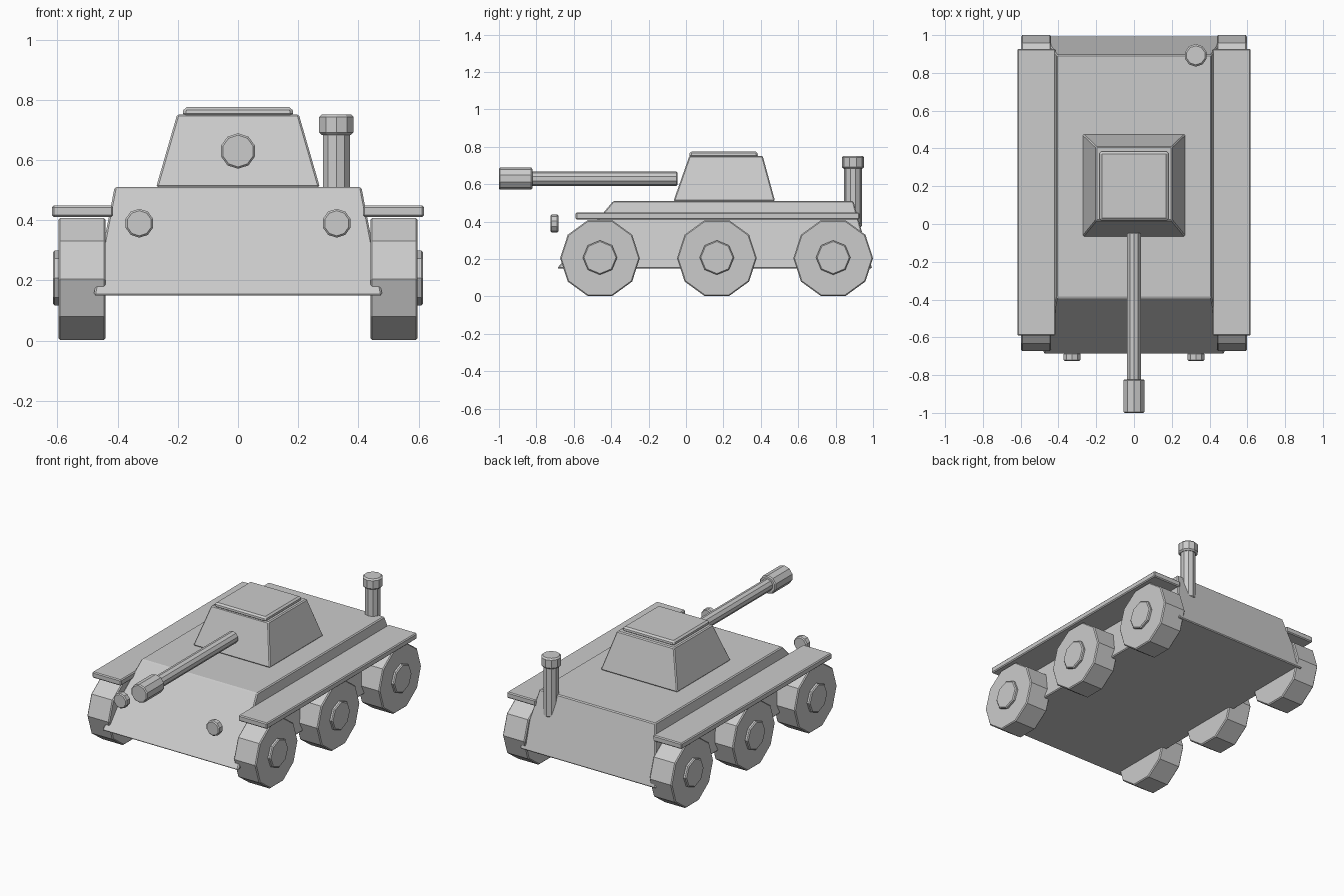
import bpy, bmesh
from math import radians
from mathutils import Matrix, Vector

if "Cube" in bpy.data.objects:
    bpy.data.objects.remove(bpy.data.objects["Cube"])


def finish(bm, name, bevel):
    bmesh.ops.recalc_face_normals(bm, faces=bm.faces)
    me = bpy.data.meshes.new(name)
    bm.to_mesh(me)
    bm.free()
    ob = bpy.data.objects.new(name, me)
    bpy.context.collection.objects.link(ob)
    if bevel:
        m = ob.modifiers.new("edge_bevel", 'BEVEL')
        m.width = bevel
        m.segments = 1
        m.limit_method = 'ANGLE'
        m.angle_limit = radians(48)
    return ob


def frustum(name, bottom, top, bevel=0.006):
    """Tapered box; bottom and top are (x0, x1, y0, y1, z)."""
    bm = bmesh.new()
    rings = []
    for x0, x1, y0, y1, z in (bottom, top):
        rings.append([bm.verts.new(p) for p in
                      ((x0, y0, z), (x1, y0, z), (x1, y1, z), (x0, y1, z))])
    lo, hi = rings
    bm.faces.new(lo)
    bm.faces.new(hi)
    for i in range(4):
        j = (i + 1) % 4
        bm.faces.new((lo[i], lo[j], hi[j], hi[i]))
    return finish(bm, name, bevel)


def cylinder(name, start, end, radius, sides=10, bevel=0.006):
    """Faceted cylinder along x, y or z between two points."""
    a, b = Vector(start), Vector(end)
    d = b - a
    if abs(d.x) > 0:
        rot = Matrix.Rotation(radians(90), 4, 'Y')
    elif abs(d.y) > 0:
        rot = Matrix.Rotation(radians(90), 4, 'X')
    else:
        rot = Matrix.Identity(4)
    bm = bmesh.new()
    bmesh.ops.create_cone(bm, cap_ends=True, segments=sides,
                          radius1=radius, radius2=radius, depth=d.length,
                          matrix=Matrix.Translation((a + b) / 2) @ rot)
    return finish(bm, name, bevel)


# Hull
frustum("hull", (-0.48, 0.48, -0.69, 0.995, 0.15),
        (-0.41, 0.41, -0.39, 0.895, 0.51))

# Turret and hatch
frustum("turret", (-0.272, 0.272, -0.067, 0.476, 0.51),
        (-0.202, 0.202, 0.018, 0.41, 0.752))
frustum("hatch", (-0.185, 0.185, 0.016, 0.386, 0.745),
        (-0.18, 0.18, 0.021, 0.381, 0.776), 0.01)

# Gun
cylinder("gun_barrel", (0, -0.83, 0.63), (0, -0.045, 0.63), 0.038)
cylinder("gun_muzzle", (0, -1.0, 0.63), (0, -0.822, 0.63), 0.059)

# Exhaust pipe
cylinder("exhaust_pipe", (0.327, 0.893, 0.37), (0.327, 0.893, 0.69), 0.047)
cylinder("exhaust_cap", (0.327, 0.893, 0.683), (0.327, 0.893, 0.752), 0.06, bevel=0.009)

for side, s in (("left", -1), ("right", 1)):
    # Fender
    xs = sorted((s * 0.415, s * 0.618))
    frustum("fender_" + side, (*xs, -0.59, 0.927, 0.411), (*xs, -0.59, 0.927, 0.449))
    # Headlight
    cylinder("headlight_" + side, (s * 0.328, -0.725, 0.39), (s * 0.328, -0.683, 0.39), 0.048)
    # Wheels and hubs
    for pos, y in (("front", -0.46), ("middle", 0.165), ("rear", 0.787)):
        cylinder(f"wheel_{pos}_{side}", (s * 0.44, y, 0.205), (s * 0.597, y, 0.205), 0.213)
        cylinder(f"hub_{pos}_{side}", (s * 0.58, y, 0.208), (s * 0.615, y, 0.208), 0.092, 8)
